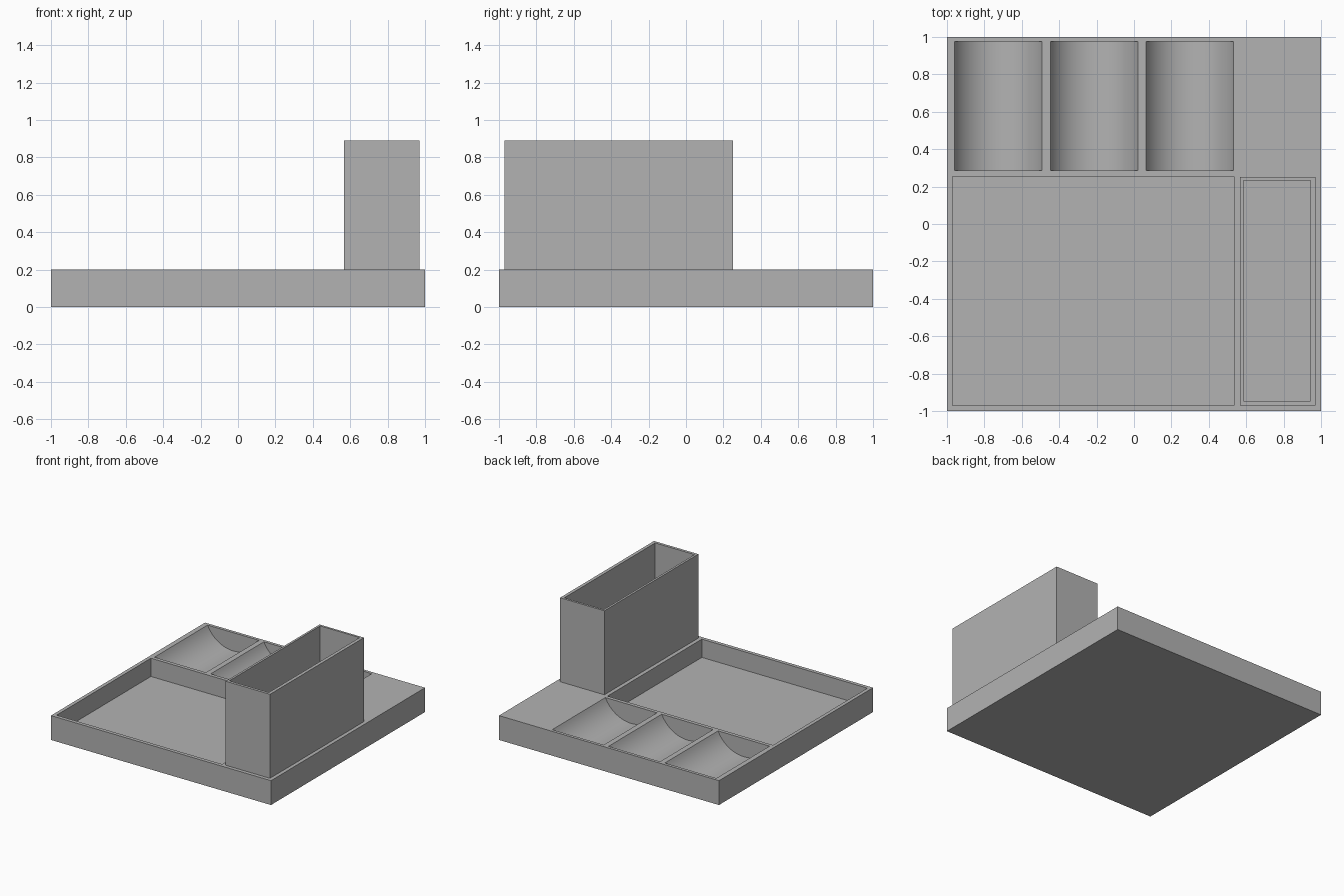
import bpy, bmesh, math

old = bpy.data.objects.get("Cube")
if old:
    bpy.data.objects.remove(old, do_unlink=True)

grey = bpy.data.materials.new("plain grey")
grey.use_nodes = True
colour = (0.45, 0.45, 0.45, 1)
grey.diffuse_color = colour
grey.node_tree.nodes["Principled BSDF"].inputs["Base Color"].default_value = colour


def finish(name, bm):
    bmesh.ops.recalc_face_normals(bm, faces=bm.faces)
    mesh = bpy.data.meshes.new(name)
    bm.to_mesh(mesh)
    bm.free()
    mesh.materials.append(grey)
    obj = bpy.data.objects.new(name, mesh)
    bpy.context.collection.objects.link(obj)
    return obj


def box(name, x0, x1, y0, y1, z0, z1):
    bm = bmesh.new()
    bmesh.ops.create_cube(bm, size=1)
    for v in bm.verts:
        v.co = (x1 if v.co.x > 0 else x0,
                y1 if v.co.y > 0 else y0,
                z1 if v.co.z > 0 else z0)
    return finish(name, bm)


def trough(name, x, half, y0, y1, top, depth, steps=32):
    """Round-bottomed solid used to scoop out a coin trough."""
    radius = (half ** 2 + depth ** 2) / (2 * depth)
    spread = math.asin(half / radius)
    centre = top - depth + radius
    profile = [(x - half, top + 0.1)]
    for i in range(steps + 1):
        a = spread * (2 * i / steps - 1)
        profile.append((x + radius * math.sin(a), centre - radius * math.cos(a)))
    profile.append((x + half, top + 0.1))
    bm = bmesh.new()
    face = bm.faces.new([bm.verts.new((px, y0, pz)) for px, pz in profile])
    side = bmesh.ops.extrude_face_region(bm, geom=[face])["geom"]
    verts = [g for g in side if isinstance(g, bmesh.types.BMVert)]
    bmesh.ops.translate(bm, verts=verts, vec=(0, y1 - y0, 0))
    return finish(name, bm)


def cut(obj, cutter):
    mod = obj.modifiers.new(cutter.name, 'BOOLEAN')
    mod.operation = 'DIFFERENCE'
    mod.solver = 'EXACT'
    mod.object = cutter
    bpy.context.view_layer.objects.active = obj
    bpy.ops.object.modifier_apply(modifier=mod.name)
    bpy.data.objects.remove(cutter, do_unlink=True)


# Square tray with a shallow square recess and three round-bottomed troughs
TOP = 0.2
tray = box("tray", -1, 1, -1, 1, 0, TOP)
cut(tray, box("recess_cutter", -0.97, 0.535, -0.97, 0.255, 0.05, 0.4))
for i in range(3):
    cut(tray, trough("trough_cutter", -0.725 + 0.512 * i, 0.234, 0.285, 0.975, TOP, 0.15))

# Tall open holder
holder = box("holder", 0.567, 0.97, -0.97, 0.25, TOP, 0.89)
cut(holder, box("holder_cutter", 0.585, 0.943, -0.947, 0.232, TOP + 0.02, 1))

# Smooth the troughs, keep every corner crisp
bpy.ops.object.select_all(action='DESELECT')
tray.select_set(True)
bpy.context.view_layer.objects.active = tray
bpy.ops.object.shade_smooth_by_angle(angle=math.radians(20))
